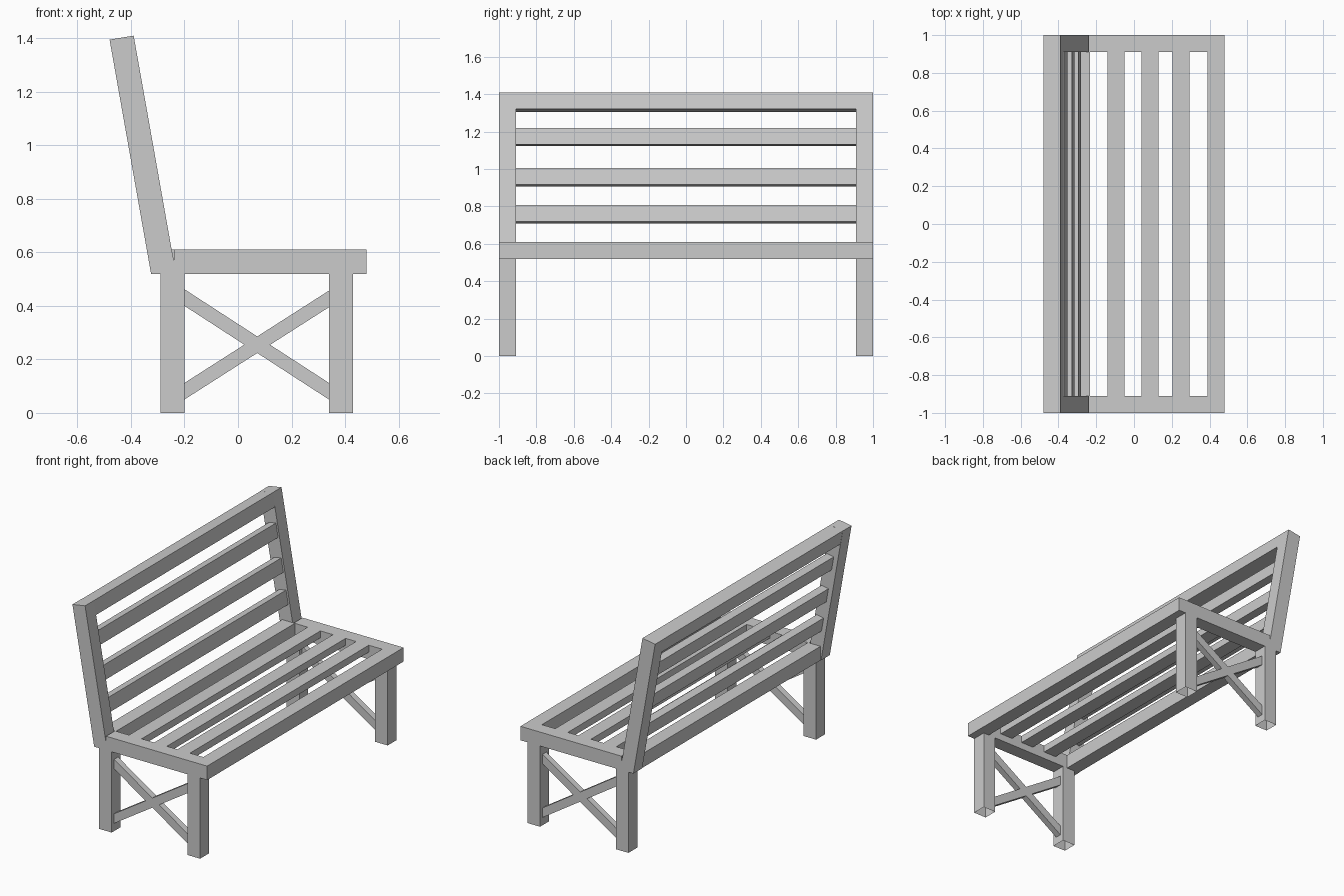
import bpy, bmesh, math

if "Cube" in bpy.data.objects:
    bpy.data.objects.remove(bpy.data.objects["Cube"])


def prism(name, profile, y0, y1, open_bottom=False):
    """Extrude an (x, z) outline along y."""
    bm = bmesh.new()
    a = [bm.verts.new((x, y0, z)) for x, z in profile]
    b = [bm.verts.new((x, y1, z)) for x, z in profile]
    bm.faces.new(a)
    bm.faces.new(b[::-1])
    n = len(a)
    for i in range(n):
        j = (i + 1) % n
        bm.faces.new((a[i], b[i], b[j], a[j]))
    bmesh.ops.recalc_face_normals(bm, faces=bm.faces)
    if open_bottom:
        low = [f for f in bm.faces if all(v.co.z < 1e-4 for v in f.verts)]
        bmesh.ops.delete(bm, geom=low, context='FACES_ONLY')
    me = bpy.data.meshes.new(name)
    bm.to_mesh(me)
    bm.free()
    ob = bpy.data.objects.new(name, me)
    bpy.context.collection.objects.link(ob)
    return ob


def rect(x0, x1, z0, z1):
    return [(x0, z0), (x1, z0), (x1, z1), (x0, z1)]


T = 0.09            # timber width
INNER = 1 - T       # inner face of the end frames
LEAN = math.radians(9.9)


def back_profile(z_top, height, depth, inset=0.0):
    """Leaning rectangle whose front top corner sits on the back's front plane."""
    s, c = math.sin(LEAN), math.cos(LEAN)
    fx = -0.39 + (1.41 - z_top) * math.tan(LEAN) - inset
    return [(fx, z_top), (fx - depth * c, z_top - depth * s),
            (fx - depth * c + height * s, z_top - depth * s - height * c),
            (fx + height * s, z_top - height * c)]


# End frames: legs, cross braces, seat side rails and back posts
for side, sg in (("left", -1), ("right", 1)):
    y0, y1 = sorted((sg * INNER, sg * 1.0))
    prism(f"rear_leg_{side}", rect(-0.29, -0.20, 0, 0.52), y0, y1, True)
    prism(f"front_leg_{side}", rect(0.34, 0.43, 0, 0.52), y0, y1, True)
    prism(f"seat_side_rail_{side}", rect(-0.24, 0.48, 0.52, 0.61), y0, y1)
    prism(f"back_post_{side}", [(-0.39, 1.41), (-0.48, 1.395), (-0.325, 0.52),
                                (-0.23, 0.52), (-0.248, 0.61)], y0, y1)
    ym = sg * 0.955
    prism(f"brace_rising_{side}", [(-0.2, 0.05), (0.34, 0.395), (0.34, 0.457), (-0.2, 0.112)],
          ym - 0.02, ym + 0.02)
    prism(f"brace_falling_{side}", [(-0.2, 0.40), (0.34, 0.05), (0.34, 0.112), (-0.2, 0.462)],
          ym - 0.02, ym + 0.02)

# Seat: front and rear rails with three slats
prism("seat_front_rail", rect(0.39, 0.48, 0.52, 0.61), -INNER, INNER)
prism("seat_rear_rail", rect(-0.322, -0.232, 0.52, 0.61), -INNER, INNER)
for i, x in enumerate((-0.14, 0.04, 0.205)):
    prism(f"seat_slat_{i + 1}", rect(x, x + T, 0.565, 0.61), -INNER, INNER)

# Back: top rail and three slats
prism("back_top_rail", back_profile(1.41, T, T), -INNER, INNER)
for i, z in enumerate((1.22, 1.005, 0.807)):
    prism(f"back_slat_{i + 1}", back_profile(z, T, 0.05, 0.01), -INNER, INNER)
